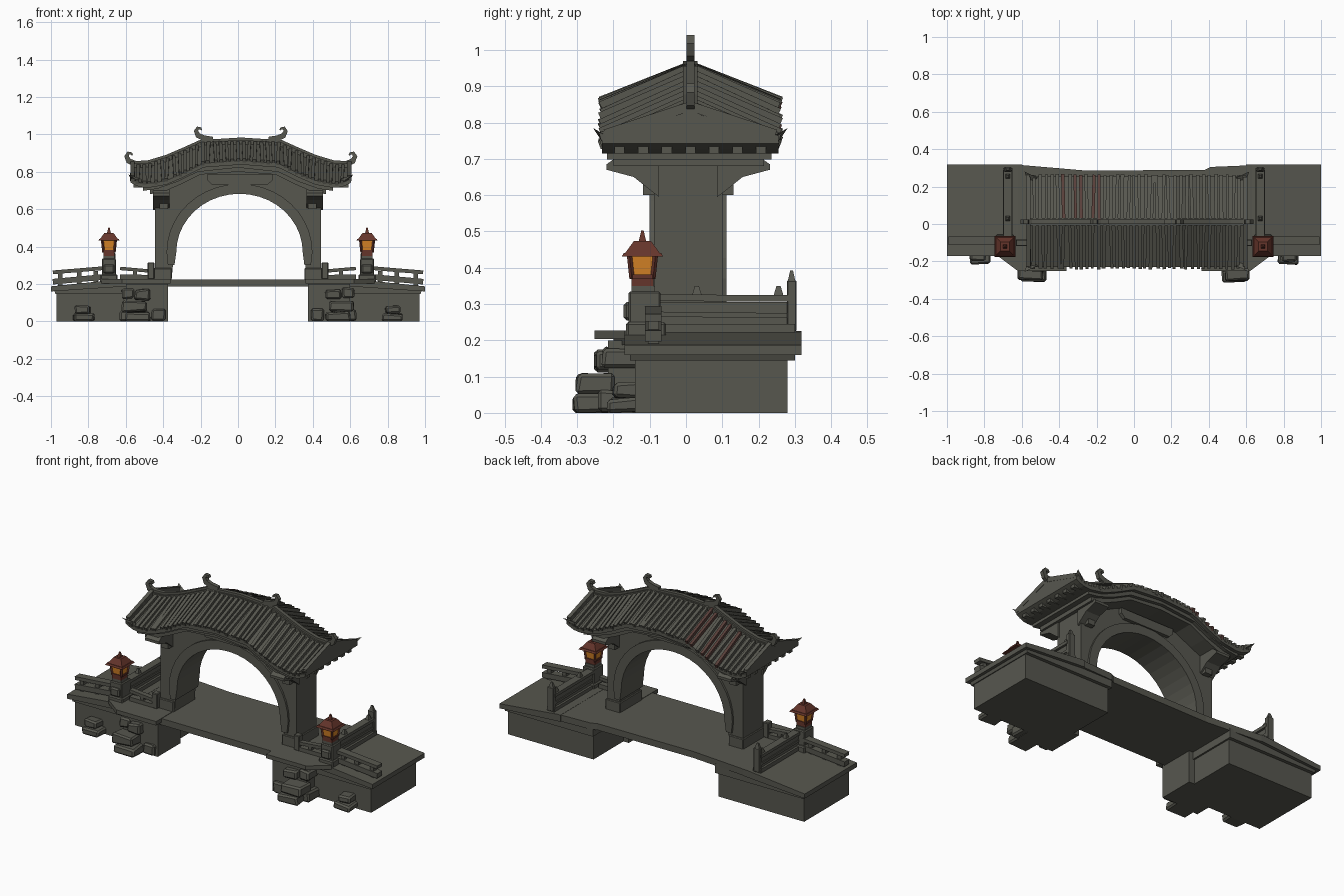
import bpy, bmesh, math, random
from mathutils import Vector

if "Cube" in bpy.data.objects:
    bpy.data.objects.remove(bpy.data.objects["Cube"])
random.seed(4)

def mat(name, c):
    m = bpy.data.materials.new(name)
    m.diffuse_color = (*c, 1)
    m.use_nodes = True
    m.node_tree.nodes["Principled BSDF"].inputs["Base Color"].default_value = m.diffuse_color
    return m
STONE = mat("grey_stone", (0.095, 0.095, 0.078))
RED = mat("dark_red_wood", (0.13, 0.035, 0.024))
GLOW = mat("amber_glow", (0.68, 0.23, 0.02))
RUST = mat("rusty_tile", (0.10, 0.05, 0.042))

def make(name, verts, faces, m=STONE, bevel=0):
    bm = bmesh.new()
    vs = [bm.verts.new(v) for v in verts]
    for f in faces:
        bm.faces.new([vs[i] for i in f])
    bmesh.ops.recalc_face_normals(bm, faces=bm.faces)
    if bevel:
        bmesh.ops.bevel(bm, geom=bm.edges[:], offset=bevel, segments=1, affect='EDGES')
    me = bpy.data.meshes.new(name)
    bm.to_mesh(me)
    bm.free()
    me.materials.append(m)
    ob = bpy.data.objects.new(name, me)
    bpy.context.collection.objects.link(ob)
    return ob

HEX = [(0, 1, 2, 3), (7, 6, 5, 4), (0, 4, 5, 1), (1, 5, 6, 2), (2, 6, 7, 3), (3, 7, 4, 0)]

def prism(name, pts, axis, a, b, m=STONE):
    put = {'x': lambda u, v, t: (t, u, v), 'y': lambda u, v, t: (u, t, v), 'z': lambda u, v, t: (u, v, t)}[axis]
    n = len(pts)
    vs = [put(u, v, t) for t in (a, b) for u, v in pts]
    fs = [tuple(range(n)), tuple(range(2 * n - 1, n - 1, -1))]
    fs += [(i, (i + 1) % n, n + (i + 1) % n, n + i) for i in range(n)]
    return make(name, vs, fs, m)

def box(name, x0, x1, y0, y1, z0, z1, m=STONE, bevel=0, jit=0, top=1.0):
    cx, cy, vs = (x0 + x1) / 2, (y0 + y1) / 2, []
    for z, k in ((z0, 1), (z1, top)):
        for x, y in ((x0, y0), (x1, y0), (x1, y1), (x0, y1)):
            j = [random.uniform(-jit, jit) for _ in range(3)]
            vs.append((cx + (x - cx) * k + j[0], cy + (y - cy) * k + j[1], max(0, z + j[2])))
    return make(name, vs, HEX, m, bevel)

def bar_verts(p, q, w, h):
    p, q = Vector(p), Vector(q)
    side = (q - p).cross(Vector((0, 0, 1))).normalized() * w / 2
    up = side.cross(q - p).normalized() * h / 2
    return [c + side * i + up * j for c in (p, q) for i, j in ((-1, -1), (1, -1), (1, 1), (-1, 1))]

def bar(name, p, q, w, h, m=STONE):
    return make(name, bar_verts(p, q, w, h), HEX, m)

def interp(x, keys):
    x = abs(x)
    for (a, u), (b, v) in zip(keys, keys[1:]):
        if x <= b:
            t = (x - a) / (b - a)
            return u + (v - u) * t
    return keys[-1][1]

# Roof curves along x: ridge height and eave height
RC, RY, RH, HALF = 0.015, 0.012, 0.59, 0.243
ridge = lambda x: interp(x, [(0, .955), (.2, .95), (.3, .905), (.4, .862), (.5, .832), (.6, .828)])
eave = lambda x: interp(x, [(0, .86), (.2, .845), (.3, .795), (.4, .752), (.5, .735), (.55, .742), (.6, .77)])

# Bridge deck between the abutments
prism("bridge_deck", [(-.65, -.17), (-.4, -.2), (.4, -.2), (.65, -.17), (.65, .315), (.41, .305),
                      (.38, .29), (-.25, .285), (-.6, .315)], 'z', .187, .225)

for s in (-1, 1):
    # Abutment, moulding and sloping platform
    box("abutment", *sorted((s * .41, s * .97)), -.14, .28, 0, .16)
    prism("platform_moulding", [(s * .4, .145), (s * .975, .145), (s * .985, .17), (s * .6, .2), (s * .4, .2)], 'y', -.155, .3)
    prism("platform_slab", [(s * .6, .187), (s * 1.0, .16), (s * 1.0, .187), (s * .62, .226), (s * .6, .226)], 'y', -.17, .318)
    # Front pier with chamfered cap
    box("front_pier", *sorted((s * .375, s * .6)), -.215, 0, 0, .2)
    prism("pier_cap", [(s * .36, -.252), (s * .62, -.252), (s * .73, -.17), (s * .73, -.1), (s * .36, -.1)], 'z', .203, .227)
    # Rock stacks
    for x0, x1, y0, y1, z0, z1 in [(.47, .6, -.31, -.2, 0, .05), (.49, .62, -.3, -.2, .052, .11),
                                   (.47, .55, -.25, -.18, .115, .17), (.55, .63, -.24, -.13, 0, .06),
                                   (.56, .62, -.23, -.13, .12, .18), (.77, .88, -.215, -.13, 0, .04),
                                   (.79, .87, -.2, -.13, .043, .085), (.39, .46, -.235, -.18, 0, .07)]:
        box("rock", *sorted((s * x0, s * x1)), y0, y1, z0, z1, bevel=.009, jit=.006)
    # Side railing running front to back
    X = s * .675
    box("rail_base", X - .025, X + .025, -.09, .3, .222, .245)
    box("rail_panel", X - .012, X + .012, -.09, .28, .24, .305)
    bar("rail_mid", (X, -.09, .272), (X, .28, .268), .034, .014)
    bar("rail_top", (X, -.09, .317), (X, .29, .316), .045, .018)
    box("rail_end_post", X - .02, X + .02, .278, .305, .225, .365, bevel=.003)
    box("rail_end_cap", X - .014, X + .014, .281, .301, .365, .392, top=.4)
    for y in (.03, .255):
        box("rail_knob", X - .013, X + .013, y - .014, y + .014, .322, .35, top=.4)
    # Front railing sloping outwards
    bar("front_rail_top", (s * .71, -.09, .285), (s * .99, -.09, .262), .045, .02)
    bar("front_rail_bottom", (s * .71, -.09, .238), (s * .99, -.09, .212), .045, .03)
    for x in (.76, .85, .95):
        box("front_rail_post", s * x - .012, s * x + .012, -.105, -.075, .19, .27)
    # Short railing towards the gate
    bar("inner_rail_top", (s * .63, -.1, .283), (s * .46, -.1, .268), .03, .018)
    bar("inner_rail_bottom", (s * .63, -.1, .238), (s * .46, -.1, .236), .035, .025)
    box("inner_rail_post", s * .465 - .018, s * .465 + .018, -.12, -.08, .225, .315, bevel=.004)
    box("inner_rail_post", s * .55 - .011, s * .55 + .011, -.112, -.088, .225, .28)
    # Lantern pedestal
    L, Y = s * .69, -.12
    box("lantern_pedestal", L - .038, L + .038, Y - .038, Y + .05, .2, .335, bevel=.005)
    box("pedestal_cap", L - .03, L + .03, Y - .03, Y + .035, .33, .35)
    box("pedestal_buttress", L - .03, L + .03, Y - .052, Y, .255, .305, bevel=.008)
    box("pedestal_foot", L - .047, L + .047, Y - .045, Y + .065, .2, .25, bevel=.006)
    # Lantern: base, glowing body, frame, roof and finial
    box("lantern_base", L - .03, L + .03, Y - .03, Y + .03, .348, .372, RED)
    box("lantern_glow", L - .029, L + .029, Y - .029, Y + .029, .37, .436, GLOW, top=1.22)
    for i in (-1, 1):
        for j in (-1, 1):
            p, q = (L + i * .029, Y + j * .029, .37), (L + i * .036, Y + j * .036, .436)
            bar("lantern_frame_post", p, q, .01, .01, RED)
        bar("lantern_frame_rail", (L - .032, Y + i * .031, .376), (L + .032, Y + i * .031, .376), .008, .01, RED)
        bar("lantern_frame_rail", (L + i * .031, Y - .032, .376), (L + i * .031, Y + .032, .376), .008, .01, RED)
    box("lantern_eave", L - .057, L + .057, Y - .057, Y + .057, .431, .441, RED, top=.9)
    box("lantern_roof", L - .048, L + .048, Y - .048, Y + .048, .44, .473, RED, top=.5)
    box("lantern_finial", L - .011, L + .011, Y - .011, Y + .011, .47, .502, RED, top=.3)
    # Pillar foot, side brackets under the roof
    box("pillar_foot", *sorted((s * .355, s * .452)), -.098, .11, .22, .285, bevel=.004)
    for t in (-1, 1):
        br = [(.08, .595), (.1, .61), (.15, .65), (.225, .67), (.225, .685), (.19, .71), (.08, .72)]
        prism("eave_bracket", [(.006 + t * y, z) for y, z in br], 'x', s * .365, s * .455)
        box("bracket_block", *sorted((s * .375, s * .42)), *sorted((.006 + t * .09, .006 + t * .125)), .6, .7)

# Gate wall with arched opening
AX = .008
arch = lambda a, b, n=20: [(AX - a * math.cos(math.pi * i / n), .37 + b * math.sin(math.pi * i / n)) for i in range(n + 1)]
prof = [-.445, -.4, -.3, -.2, 0, .2, .3, .4, .445]
wall = [(-.445, .22)] + [(x, eave(x) - .02) for x in prof] + [(.445, .22), (.365, .22)]
prism("gate_wall", wall + arch(.35, .32)[::-1] + [(-.355, .22)], 'y', -.088, .1)
ring_in, ring_out = arch(.338, .312), arch(.39, .365)
prism("arch_ring", [(-.375, .3)] + ring_out + [(.39, .3), (.355, .3)] + ring_in[::-1] + [(-.34, .3)], 'y', -.1, .112)
for y0, y1 in ((-.108, -.08), (.09, .12)):
    prism("name_plaque", [(-.14, .732), (.16, .732), (.185, .755), (.185, .785), (-.165, .785), (-.165, .755)], 'y', y0, y1)

# Curved beams under the eaves
xs = [-.47, -.4, -.3, -.2, 0, .2, .3, .4, .47]
for y0, y1, d, k in ((-.2, .215, .06, 1), (-.218, .235, .038, 1.08)):
    prism("eave_beam", [(x * k, eave(x * k) - .01) for x in xs] + [(x * k, eave(x * k) - d) for x in xs[::-1]], 'y', y0, y1)

# Roof body: a five-point section swept along x
N, sec, faces = 48, [], []
for i in range(N + 1):
    u = -RH + 2 * RH * i / N
    e, r = eave(u), ridge(u)
    sec += [(u + RC, RY + y, z) for y, z in ((-HALF, e - .022), (-HALF, e), (0, r), (HALF, e), (HALF, e - .022))]
for i in range(N):
    faces += [(5 * i + k, 5 * i + (k + 1) % 5, 5 * i + 5 + (k + 1) % 5, 5 * i + 5 + k) for k in range(5)]
make("roof_body", sec, faces + [tuple(range(5)), tuple(range(5 * N, 5 * N + 5))])

# Tile ribs, a few rusty ones at the back
for m in (STONE, RUST):
    vs, fs = [], []
    for t in (-1, 1):
        for i in range(38):
            u = -RH + .012 + (2 * RH - .024) * i / 37
            if (t == 1 and i in (6, 8, 9, 11, 12)) != (m is RUST):
                continue
            v = max(-RH, min(RH, u + random.uniform(-.008, .008)))
            q = (v + RC, RY + t * (HALF + random.uniform(0, .008)), eave(v) + .001)
            n = len(vs)
            vs += bar_verts((u + RC, RY, ridge(u) + .003), q, random.uniform(.015, .02), .024)
            fs += [tuple(n + k for k in f) for f in HEX]
    make("roof_tiles" if m is STONE else "rusty_roof_tiles", vs, fs, m)

# Ridge beam
rx = [-.59, -.5, -.4, -.3, -.22, 0, .22, .3, .4, .5, .59]
for w, lo, hi in ((.02, -.02, .015), (.011, 0, .028)):
    prism("ridge_beam", [(x + RC, ridge(x) + hi) for x in rx] + [(x + RC, ridge(x) + lo) for x in rx[::-1]], 'y', RY - w, RY + w)

# Curled ridge ornaments
def curl(name, cx, cz, s, k):
    spine = [(-.07, 0, .012), (-.02, .004, .016), (.015, .02, .015), (.026, .045, .012),
             (.016, .062, .009), (.0, .06, .006), (-.006, .05, .003)]
    left, right = [], []
    for i, (x, z, w) in enumerate(spine):
        a, b = spine[max(i - 1, 0)], spine[min(i + 1, 6)]
        d = Vector((b[0] - a[0], b[1] - a[1])).normalized() * w
        left.append((cx + s * k * (x - d.y), cz + k * (z + d.x)))
        right.append((cx + s * k * (x + d.y), cz + k * (z - d.x)))
    prism(name, left + right[::-1], 'y', RY - .011, RY + .011)

for s in (-1, 1):
    curl("ridge_curl", RC + s * .215, .975, s, .95)
    curl("ridge_end_curl", RC + s * .585, .838, s, 1.0)
    # Verge ridges, upturned corner tips and rafter blocks at each gable end
    for t in (-1, 1):
        x = RC + s * .58
        bar("verge_ridge", (x, RY, .845), (x, RY + t * .235, .768), .022, .026)
        make("corner_tip", [(x - s * .05, RY + t * .235, .735), (x - s * .05, RY + t * .235, .76), (x, RY + t * .2, .745),
                            (x + s * .02, RY + t * .268, .785)], [(0, 1, 2), (0, 1, 3), (1, 2, 3), (0, 2, 3)])
    for i in range(7):
        y = RY + (i - 3) * .065
        box("rafter_block", *sorted((s * .46 + RC, s * .575 + RC)), y - .014, y + .014, .715, .74)
